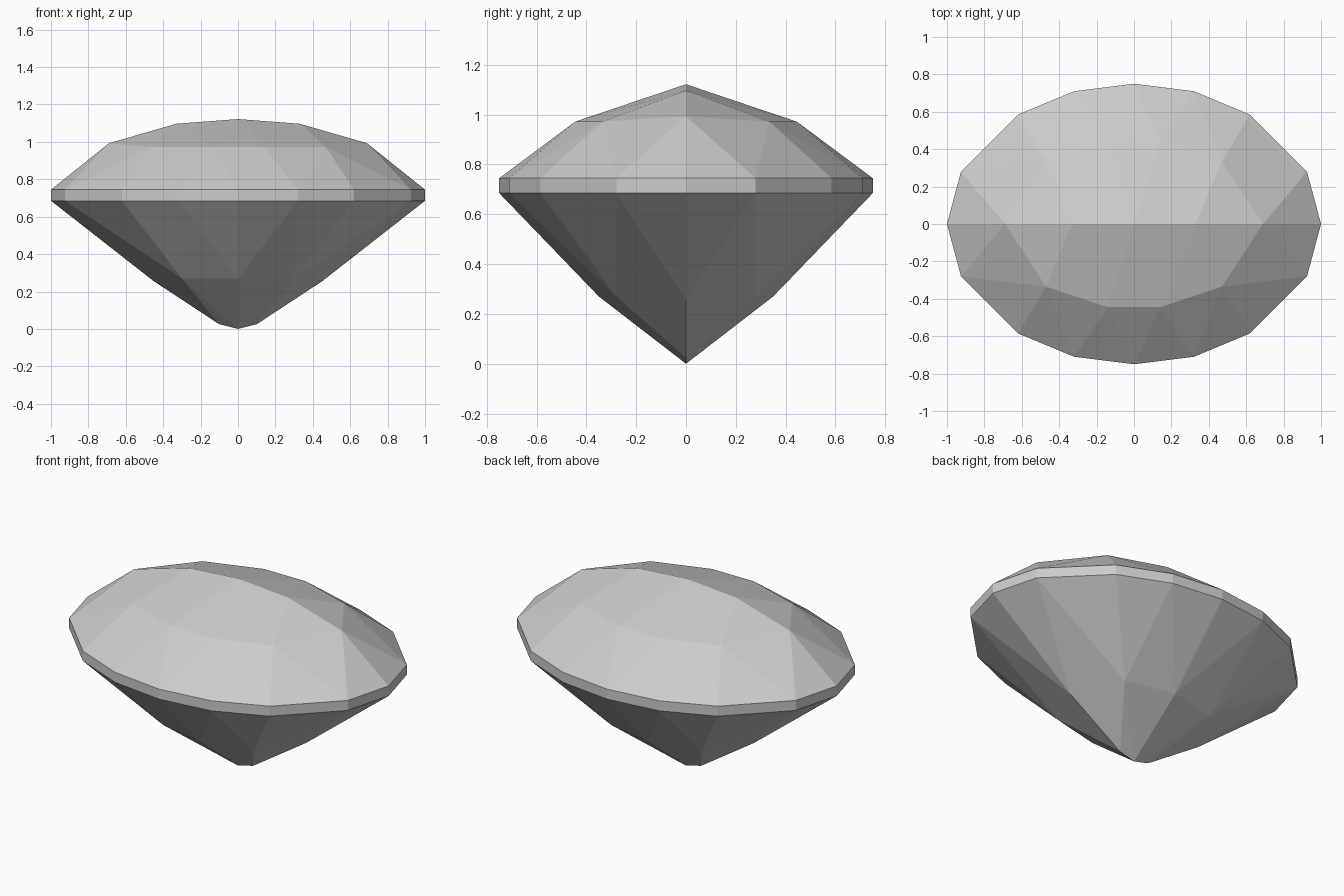
import bpy
import bmesh

cube = bpy.data.objects.get("Cube")
if cube:
    bpy.data.objects.remove(cube, do_unlink=True)

# Single flat stone colour
stone = bpy.data.materials.new("stone_grey")
stone.use_nodes = True
GREY = (0.6, 0.6, 0.6, 1)
stone.diffuse_color = GREY
stone.node_tree.nodes["Principled BSDF"].inputs["Base Color"].default_value = GREY

GIRDLE_LOW, GIRDLE_TOP = 0.685, 0.745


def mirrored(points):
    """Reflect points across x and y, without doubles."""
    return {(sx * x, sy * y, z) for x, y, z in points for sx in (1, -1) for sy in (1, -1)}


def girdle_ring(z):
    outline = [(1, 0), (0.925, 0.28), (0.62, 0.585), (0.32, 0.71), (0, 0.75)]
    return [(x, y, z) for x, y in outline]


def faceted_part(name, points, open_levels):
    """Wrap the facet corners and leave the joints at the girdle open."""
    bm = bmesh.new()
    for p in sorted(mirrored(points)):
        bm.verts.new(p)
    bmesh.ops.convex_hull(bm, input=bm.verts)
    caps = [f for f in bm.faces
            if any(all(abs(v.co.z - z) < 1e-4 for v in f.verts) for z in open_levels)]
    bmesh.ops.delete(bm, geom=caps, context='FACES')
    # Merge nearly flat triangle pairs into clean facets
    bmesh.ops.dissolve_limit(bm, angle_limit=0.01, verts=bm.verts, edges=bm.edges)
    bmesh.ops.recalc_face_normals(bm, faces=bm.faces)
    # Open shells: make sure the facets face away from the stone's centre
    flip = [f for f in bm.faces
            if f.normal.dot(f.calc_center_median() - bm_centre) < 0]
    bmesh.ops.reverse_faces(bm, faces=flip)
    mesh = bpy.data.meshes.new(name)
    bm.to_mesh(mesh)
    bm.free()
    mesh.materials.append(stone)
    obj = bpy.data.objects.new(name, mesh)
    bpy.context.collection.objects.link(obj)
    return obj


from mathutils import Vector
bm_centre = Vector((0, 0, (GIRDLE_LOW + GIRDLE_TOP) / 2))

# Crown: ridge, upper break facets, girdle edge
faceted_part("crown",
             [(0, 0, 1.122), (0.33, 0, 1.097),
              (0.14, 0.445, 0.972), (0.47, 0.335, 0.972), (0.69, 0, 0.993)]
             + girdle_ring(GIRDLE_TOP), [GIRDLE_TOP])

# Girdle: straight band
faceted_part("girdle", girdle_ring(GIRDLE_LOW) + girdle_ring(GIRDLE_TOP),
             [GIRDLE_LOW, GIRDLE_TOP])

# Pavilion: girdle edge, lower break facets, short keel
faceted_part("pavilion",
             [(0, 0, 0), (0.1, 0, 0.025),
              (0, 0.35, 0.27), (0.3, 0.28, 0.27), (0.45, 0, 0.255)]
             + girdle_ring(GIRDLE_LOW), [GIRDLE_LOW])
